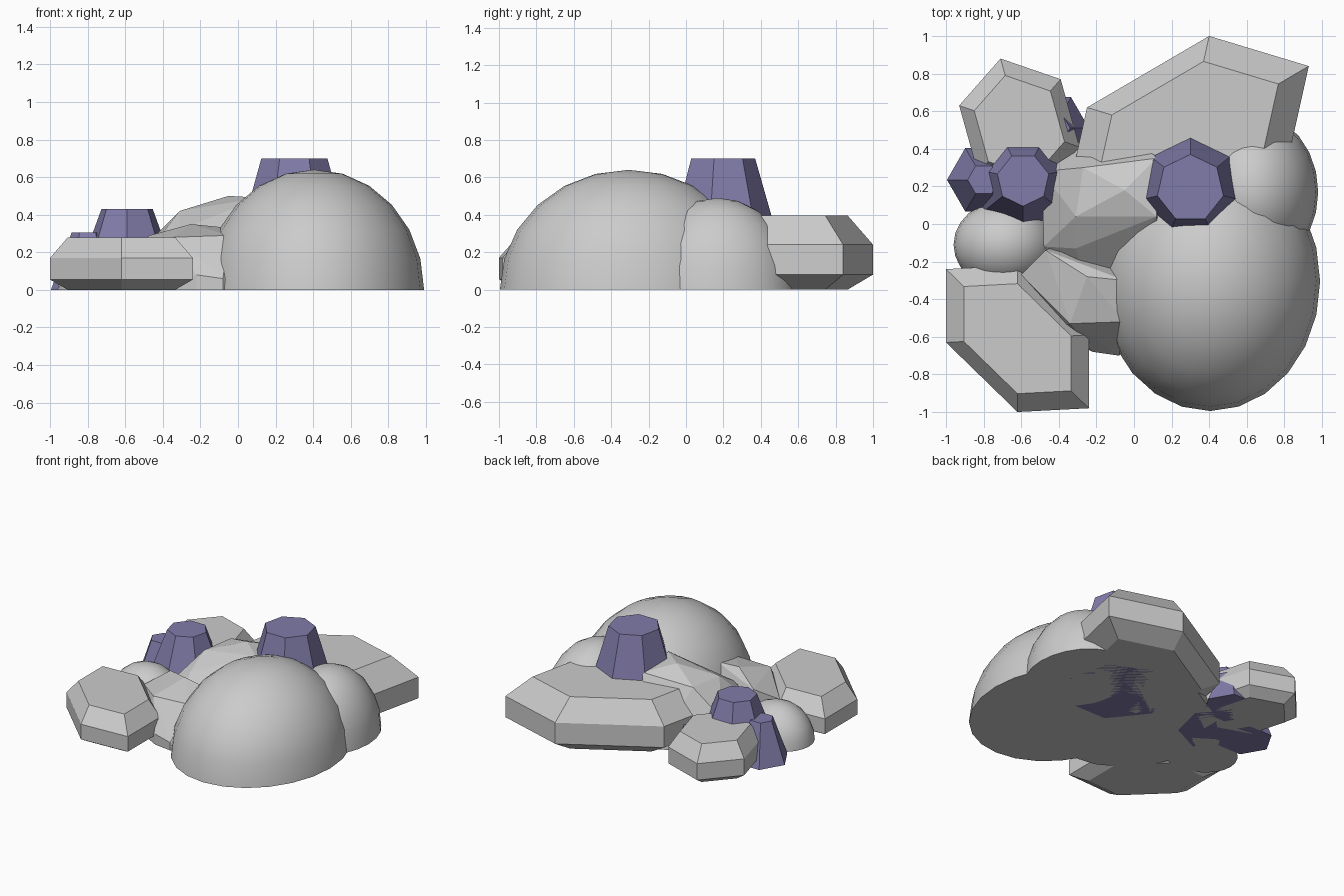
import bpy, bmesh
from math import sin, cos, pi, radians

if "Cube" in bpy.data.objects:
    bpy.data.objects.remove(bpy.data.objects["Cube"])

purple = bpy.data.materials.new("purple")
purple.diffuse_color = (0.22, 0.20, 0.40, 1)
purple.use_nodes = True
purple.node_tree.nodes["Principled BSDF"].inputs["Base Color"].default_value = purple.diffuse_color


def finish(name, bm, mat=None, smooth=False):
    bmesh.ops.recalc_face_normals(bm, faces=bm.faces)
    for f in bm.faces:
        f.smooth = smooth
    me = bpy.data.meshes.new(name)
    bm.to_mesh(me)
    bm.free()
    ob = bpy.data.objects.new(name, me)
    bpy.context.collection.objects.link(ob)
    if mat:
        me.materials.append(mat)
    if smooth:
        bpy.ops.object.select_all(action='DESELECT')
        ob.select_set(True)
        bpy.context.view_layer.objects.active = ob
        bpy.ops.object.shade_smooth_by_angle(angle=radians(40))
    return ob


def dome(name, x, y, rx, ry, rz):
    """Half ellipsoid with a closed flat base."""
    bm = bmesh.new()
    bmesh.ops.create_uvsphere(bm, u_segments=24, v_segments=12, radius=1)
    geom = bm.verts[:] + bm.edges[:] + bm.faces[:]
    bmesh.ops.delete(bm, geom=[v for v in bm.verts if v.co.z < -0.01], context='VERTS')
    bmesh.ops.holes_fill(bm, edges=[e for e in bm.edges if e.is_boundary], sides=0)
    for v in bm.verts:
        v.co = (x + v.co.x * rx, y + v.co.y * ry, max(0, v.co.z) * rz)
    finish(name, bm, smooth=True)


def loft(name, rings, mat=None):
    """Closed solid through stacked rings of equal vertex count."""
    bm = bmesh.new()
    rs = [[bm.verts.new(p) for p in r] for r in rings]
    n = len(rs[0])
    for a, b in zip(rs, rs[1:]):
        for i in range(n):
            j = (i + 1) % n
            bm.faces.new((a[i], a[j], b[j], b[i]))
    bm.faces.new(rs[0])
    bm.faces.new(rs[-1])
    finish(name, bm, mat)


def slab(name, p0, p1, p2, heights):
    """Bevelled, stretched hexagon given by three neighbouring corners."""
    cx, cy = (p2[k] - p1[k] + p0[k] for k in (0, 1))
    half = [(p[0] - cx, p[1] - cy) for p in (p0, p1, p2)]
    offs = half + [(-a, -b) for a, b in half]
    loft(name, [[(cx + a * s, cy + b * s, z) for a, b in offs]
                for z, s in zip(heights, (0.75, 1, 1, 0.75))])


def stump(name, x, y, r_base, r_top, h, phase, n=7):
    """Tapered crystal stump."""
    ang = [radians(phase) + 2 * pi * i / n for i in range(n)]
    loft(name, [[(x + r * cos(a), y + r * sin(a), z) for a in ang]
                for r, z in ((r_base, 0), (r_top, h))], purple)


def hull(name, pts):
    """Faceted boulder."""
    bm = bmesh.new()
    for p in pts:
        bm.verts.new(p)
    res = bmesh.ops.convex_hull(bm, input=bm.verts[:])
    loose = [v for v in bm.verts if not v.link_faces]
    bmesh.ops.delete(bm, geom=loose, context='VERTS')
    finish(name, bm)


# Rounded boulders
dome("large_boulder", 0.405, -0.305, 0.585, 0.69, 0.64)
dome("side_boulder", 0.63, 0.17, 0.35, 0.42, 0.49)
dome("small_boulder", -0.69, -0.11, 0.27, 0.235, 0.27)

# Flat bevelled slabs
slab("front_slab", (-1, -0.63), (-0.62, -1), (-0.24, -0.98), (0, 0.055, 0.17, 0.28))
slab("back_slab", (-0.25, 0.62), (0.40, 1.0), (0.93, 0.84), (0, 0.08, 0.24, 0.395))
slab("back_left_slab", (-0.93, 0.63), (-0.71, 0.88), (-0.39, 0.77), (0, 0.055, 0.18, 0.29))

# Faceted boulders in the middle
hull("middle_rock", [(-0.31, 0.04, 0.42), (0.12, 0.04, 0.49), (-0.05, 0.18, 0.5), (-0.27, 0.30, 0.42),
                     (0.12, 0.35, 0.45), (-0.31, -0.13, 0.32), (-0.48, -0.12, 0.2), (-0.48, -0.12, 0),
                     (-0.25, -0.38, 0.1), (0.15, -0.35, 0.1), (-0.25, -0.38, 0), (0.15, -0.35, 0),
                     (-0.49, 0.28, 0.24), (-0.48, 0.33, 0), (-0.1, 0.55, 0), (0.25, 0.4, 0)])
hull("front_rock", [(-0.25, -0.28, 0.35), (-0.47, -0.14, 0.29), (-0.05, -0.3, 0.33), (-0.34, -0.53, 0.28),
                    (-0.05, -0.52, 0.29), (-0.22, -0.68, 0.08), (-0.08, -0.70, 0.06), (-0.22, -0.68, 0),
                    (-0.08, -0.70, 0), (-0.60, -0.27, 0.2), (-0.60, -0.27, 0), (-0.46, -0.55, 0),
                    (-0.4, -0.1, 0), (0.05, -0.2, 0), (0.05, -0.6, 0)])

# Purple crystal stumps
stump("large_crystal", 0.30, 0.19, 0.38, 0.18, 0.70, 90)
stump("middle_crystal", -0.59, 0.235, 0.30, 0.14, 0.43, -90)
stump("small_crystal", -0.80, 0.235, 0.195, 0.085, 0.305, 180, 6)
stump("hidden_crystal", -0.43, 0.51, 0.19, 0.09, 0.24, 0, 6)
